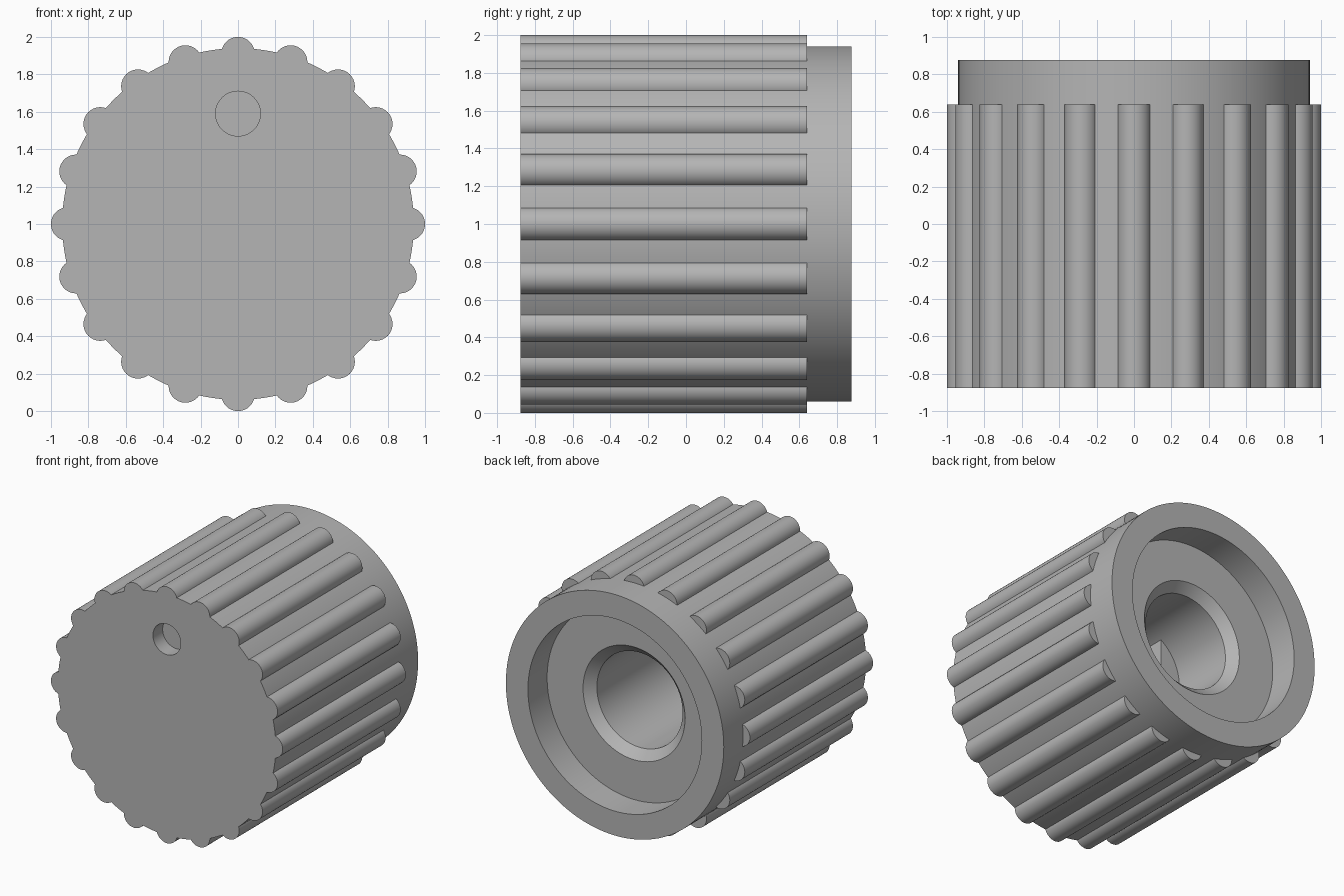
import bpy, bmesh, math
from mathutils import Matrix, Vector

cube = bpy.data.objects.get("Cube")
if cube:
    bpy.data.objects.remove(cube, do_unlink=True)

grey = bpy.data.materials.new("plain grey")
grey.use_nodes = True
grey.diffuse_color = (0.46, 0.46, 0.46, 1)
grey.node_tree.nodes["Principled BSDF"].inputs["Base Color"].default_value = grey.diffuse_color

CENTRE = Vector((0, 0, 1))
FRONT, BACK, RIB_END = -0.877, 0.877, 0.64
RIBS = 20


def finish(name, bm):
    """Turn a bmesh into a smooth shaded grey object."""
    bmesh.ops.recalc_face_normals(bm, faces=bm.faces)
    mesh = bpy.data.meshes.new(name)
    bm.to_mesh(mesh)
    bm.free()
    mesh.materials.append(grey)
    ob = bpy.data.objects.new(name, mesh)
    bpy.context.collection.objects.link(ob)
    return ob


def smooth(ob):
    bpy.ops.object.select_all(action='DESELECT')
    ob.select_set(True)
    bpy.context.view_layer.objects.active = ob
    bpy.ops.object.shade_smooth_by_angle(angle=math.radians(30))


def add_rod(bm, x, z, radius, y0, y1, segments):
    """Cylinder lying along y."""
    place = (Matrix.Translation(CENTRE + Vector((x, (y0 + y1) / 2, z)))
             @ Matrix.Rotation(math.pi / 2, 4, 'X'))
    bmesh.ops.create_cone(bm, cap_ends=True, segments=segments, radius1=radius,
                          radius2=radius, depth=y1 - y0, matrix=place)


# Knob body: turned profile with rear recess, chamfer and blind bore
profile = [(0, FRONT), (0.94, FRONT), (0.94, BACK), (0.75, BACK), (0.75, RIB_END),
           (0.44, RIB_END), (0.37, 0.57), (0.37, -0.6), (0, -0.6)]
bm = bmesh.new()
verts = [bm.verts.new(CENTRE + Vector((r, y, 0))) for r, y in profile]
edges = [bm.edges.new(pair) for pair in zip(verts, verts[1:])]
bmesh.ops.spin(bm, geom=verts + edges, cent=CENTRE, axis=(0, 1, 0),
               angle=math.tau, steps=120, use_merge=True)
bmesh.ops.remove_doubles(bm, verts=bm.verts, dist=0.0001)
body = finish("knob_body", bm)

# Round pointer dimple in the front face
bm = bmesh.new()
add_rod(bm, 0, 0.59, 0.12, FRONT - 0.1, FRONT + 0.12, 48)
cutter = finish("dimple_cutter", bm)
cut = body.modifiers.new("dimple", 'BOOLEAN')
cut.operation, cut.solver, cut.object = 'DIFFERENCE', 'EXACT', cutter
bpy.context.view_layer.objects.active = body
bpy.ops.object.modifier_apply(modifier=cut.name)
bpy.data.objects.remove(cutter, do_unlink=True)
smooth(body)

# Grip ribs around the body
bm = bmesh.new()
for i in range(RIBS):
    a = math.tau * i / RIBS
    add_rod(bm, 0.91 * math.sin(a), 0.91 * math.cos(a), 0.09, FRONT, RIB_END, 32)
smooth(finish("grip_ribs", bm))

# Shaft flat deep inside the bore
bm = bmesh.new()
bmesh.ops.create_cube(bm, size=1, matrix=Matrix.Translation(CENTRE + Vector((-0.31, -0.29, 0)))
                      @ Matrix.Diagonal((0.22, 0.7, 0.66, 1)))
finish("shaft_flat", bm)
